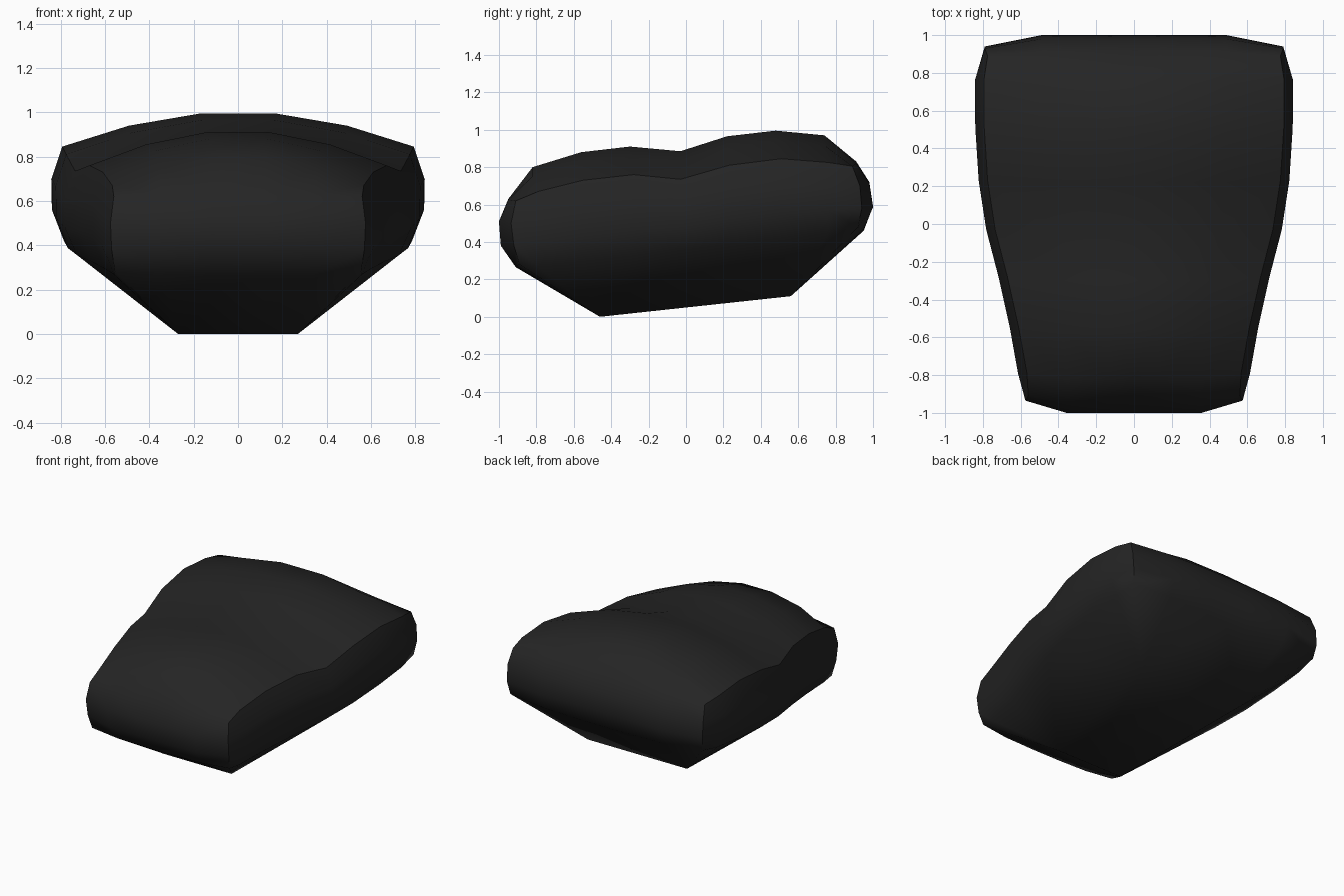
import bpy, bmesh, math
from mathutils import Vector

if "Cube" in bpy.data.objects:
    bpy.data.objects.remove(bpy.data.objects["Cube"])

# Profile stations from lower front, over the top, to lower back:
# centre y, centre z, side-edge y, side-edge z, side-edge half width
STATIONS = [
    (-.91, .265, -.89, .28, .555), (-.99, .38, -.92, .38, .57),
    (-1.0, .51, -.935, .50, .575), (-.95, .63, -.91, .62, .56),
    (-.82, .80, -.79, .67, .567), (-.56, .88, -.55, .73, .61),
    (-.30, .91, -.28, .76, .67), (-.03, .885, -.03, .735, .735),
    (.22, .965, .23, .81, .775), (.48, .995, .51, .845, .793),
    (.74, .97, .76, .825, .795), (.91, .83, .89, .805, .775),
    (.98, .72, .93, .70, .79), (1.0, .59, .94, .58, .79),
    (.95, .46, .92, .48, .775)]
COLUMNS = [(0, 0, 0), (.21, 0, 0), (.62, 0, .37), (1, 1, 1)]  # x share, y drop, z drop
KEEL_FRONT, KEEL_BACK = Vector((.27, -.46, 0)), Vector((.40, .56, .11))

bm = bmesh.new()


def face(*points):
    bm.faces.new([bm.verts.new(p) for p in points])


def grid(rows):
    for a, b in zip(rows, rows[1:]):
        for j in range(len(a) - 1):
            face(a[j], a[j + 1], b[j + 1], b[j])


# Cushion: padded front, top and back
cushion = [[Vector((w * fx, y + (ey - y) * fy, z + (ez - z) * fz)) for fx, fy, fz in COLUMNS]
           for y, z, ey, ez, w in STATIONS]
grid(cushion)

# Side panel: slightly bulging strip between the front and back borders
edge = [row[-1] for row in cushion]
side = [[edge[3], edge[2], edge[1], edge[0]]]
for e in edge[4:11]:
    rim = Vector((e.x - .008, e.y, .36 + .117 * e.y))
    side.append([e] + [e.lerp(rim, t) + Vector((.05, 0, 0)) for t in (.34, .68)] + [rim])
side.append(edge[11:15])
grid(side)

# Underside: slopes from the rim down to a small flat base
for row, keel in ((cushion[0], KEEL_FRONT), (cushion[-1], KEEL_BACK)):
    mid = Vector((0, keel.y, keel.z))
    face(row[0], row[1], keel, mid)
    face(row[1], row[2], keel)
    face(row[2], row[3], keel)
rims = [c[-1] for c in side]
for i in range(len(rims) - 1):
    if i == 4:
        face(rims[i], rims[i + 1], KEEL_BACK, KEEL_FRONT)
    else:
        face(rims[i], rims[i + 1], KEEL_FRONT if i < 4 else KEEL_BACK)
face(Vector((0, KEEL_FRONT.y, 0)), KEEL_FRONT, KEEL_BACK, Vector((0, KEEL_BACK.y, KEEL_BACK.z)))

bmesh.ops.remove_doubles(bm, verts=bm.verts[:], dist=.0005)
# Mirror the half body
copy = bmesh.ops.duplicate(bm, geom=bm.verts[:] + bm.edges[:] + bm.faces[:])["geom"]
for v in copy:
    if isinstance(v, bmesh.types.BMVert):
        v.co.x *= -1
bmesh.ops.remove_doubles(bm, verts=bm.verts[:], dist=.0005)
bmesh.ops.recalc_face_normals(bm, faces=bm.faces[:])

mesh = bpy.data.meshes.new("seat_cushion")
bm.to_mesh(mesh)
bm.free()
seat = bpy.data.objects.new("seat_cushion", mesh)
bpy.context.collection.objects.link(seat)

black = bpy.data.materials.new("black_vinyl")
black.diffuse_color = (.018, .018, .018, 1)
black.use_nodes = True
black.node_tree.nodes["Principled BSDF"].inputs["Base Color"].default_value = black.diffuse_color
mesh.materials.append(black)

bpy.context.view_layer.objects.active = seat
seat.select_set(True)
bpy.ops.object.shade_smooth_by_angle(angle=math.radians(40))
